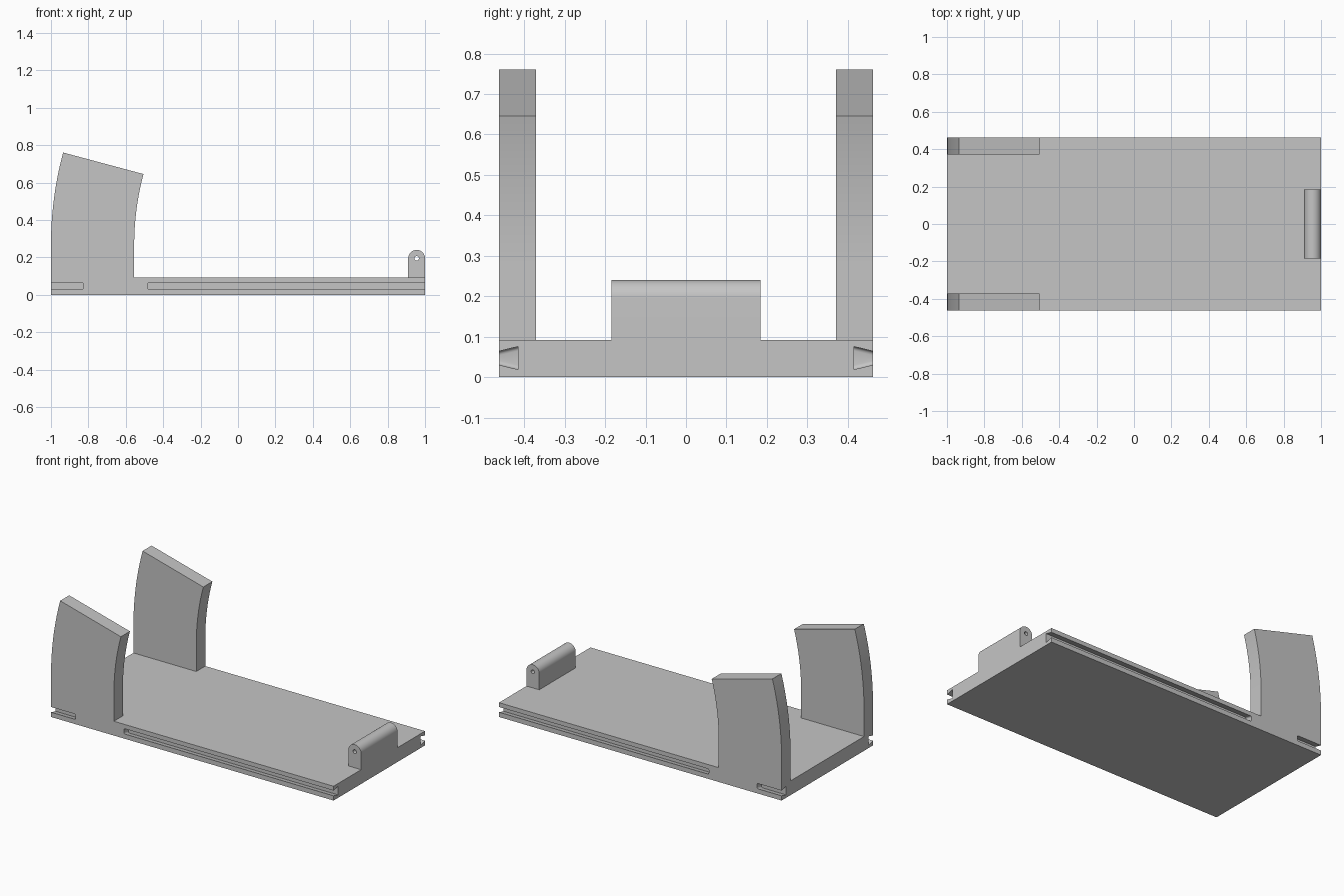
import bpy
import bmesh
from math import sin, cos, pi, radians
from mathutils import Vector

cube = bpy.data.objects.get("Cube")
if cube:
    bpy.data.objects.remove(cube)

HALF_W, TOP = 0.462, 0.0915      # base half width and thickness

grey = bpy.data.materials.new("plain grey")
grey.use_nodes = True
colour = (0.56, 0.56, 0.56, 1)
grey.diffuse_color = colour
grey.node_tree.nodes["Principled BSDF"].inputs["Base Color"].default_value = colour


def prism(name, profile, axis, start, end, round_at=None):
    """Extrude a 2D profile along x (profile in yz) or y (profile in xz)."""
    bm = bmesh.new()
    place = (lambda p: (start, *p)) if axis == "x" else (lambda p: (p[0], start, p[1]))
    step = Vector((end - start, 0, 0) if axis == "x" else (0, end - start, 0))
    face = bm.faces.new([bm.verts.new(place(p)) for p in profile])
    new = bmesh.ops.extrude_face_region(bm, geom=[face])["geom"]
    bmesh.ops.translate(bm, vec=step, verts=[v for v in new if isinstance(v, bmesh.types.BMVert)])
    bmesh.ops.recalc_face_normals(bm, faces=bm.faces)
    # Optionally round the edges that run in y on one end cap
    if round_at is not None:
        edges = [e for e in bm.edges
                 if all(abs(v.co.x - round_at) < 1e-5 for v in e.verts)
                 and abs(e.verts[0].co.y - e.verts[1].co.y) > 0.01]
        bmesh.ops.bevel(bm, geom=edges, offset=0.01, segments=4, profile=0.5, affect="EDGES")
    mesh = bpy.data.meshes.new(name)
    bm.to_mesh(mesh)
    bm.free()
    mesh.materials.append(grey)
    obj = bpy.data.objects.new(name, mesh)
    bpy.context.collection.objects.link(obj)
    return obj


def arc(cx, cz, radius, a0, a1, n):
    angles = [radians(a0 + (a1 - a0) * i / n) for i in range(n + 1)]
    return [(cx + radius * cos(a), cz + radius * sin(a)) for a in angles]


def combine(target, tool, operation):
    mod = target.modifiers.new(operation, "BOOLEAN")
    mod.operation, mod.solver, mod.object = operation, "EXACT", tool
    bpy.context.view_layer.objects.active = target
    bpy.ops.object.modifier_apply(modifier=mod.name)
    bpy.data.objects.remove(tool)


# Flat base slab
base = prism("base_with_arms", [(-1, 0), (1, 0), (1, TOP), (-1, TOP)], "y", -HALF_W, HALF_W)

# Curved upright arms on both sides
BEND_X, BEND_Z, OUTER_R, INNER_R = 0.907, 0.267, 1.907, 1.462
arm_profile = ([(-1, 0.05)] + arc(BEND_X, BEND_Z, OUTER_R, 180, 165, 20)
               + arc(BEND_X, BEND_Z, INNER_R, 165, 180, 20) + [(BEND_X - INNER_R, 0.05)])
for side in (-1, 1):
    combine(base, prism("arm", arm_profile, "y", side * 0.371, side * HALF_W), "UNION")

# Rounded hinge lug with a pin hole
LUG_X, LUG_Z, LUG_R = 0.955, 0.195, 0.045
lug_profile = [(1, 0.05)] + arc(LUG_X, LUG_Z, LUG_R, 0, 180, 24) + [(LUG_X - LUG_R, 0.05)]
combine(base, prism("hinge_lug", lug_profile, "y", -0.184, 0.184), "UNION")
pin = prism("pin_hole", arc(LUG_X, LUG_Z, 0.012, 0, 345, 23), "y", -0.25, 0.25)
combine(base, pin, "DIFFERENCE")

# Dovetail grooves along both sides, interrupted below the arms
MID = 0.047
for side in (-1, 1):
    dovetail = [(side * y, MID + h) for y, h in
                ((0.415, -0.0285), (0.48, -0.0125), (0.48, 0.0125), (0.415, 0.0285))]
    for closed, opened in ((-0.825, -1.1), (-0.485, 1.1)):
        combine(base, prism("groove", dovetail, "x", closed, opened, closed), "DIFFERENCE")

# Smooth the arcs and keep the corners sharp
bpy.ops.object.select_all(action="DESELECT")
base.select_set(True)
bpy.context.view_layer.objects.active = base
bpy.ops.object.shade_smooth_by_angle(angle=radians(30))
